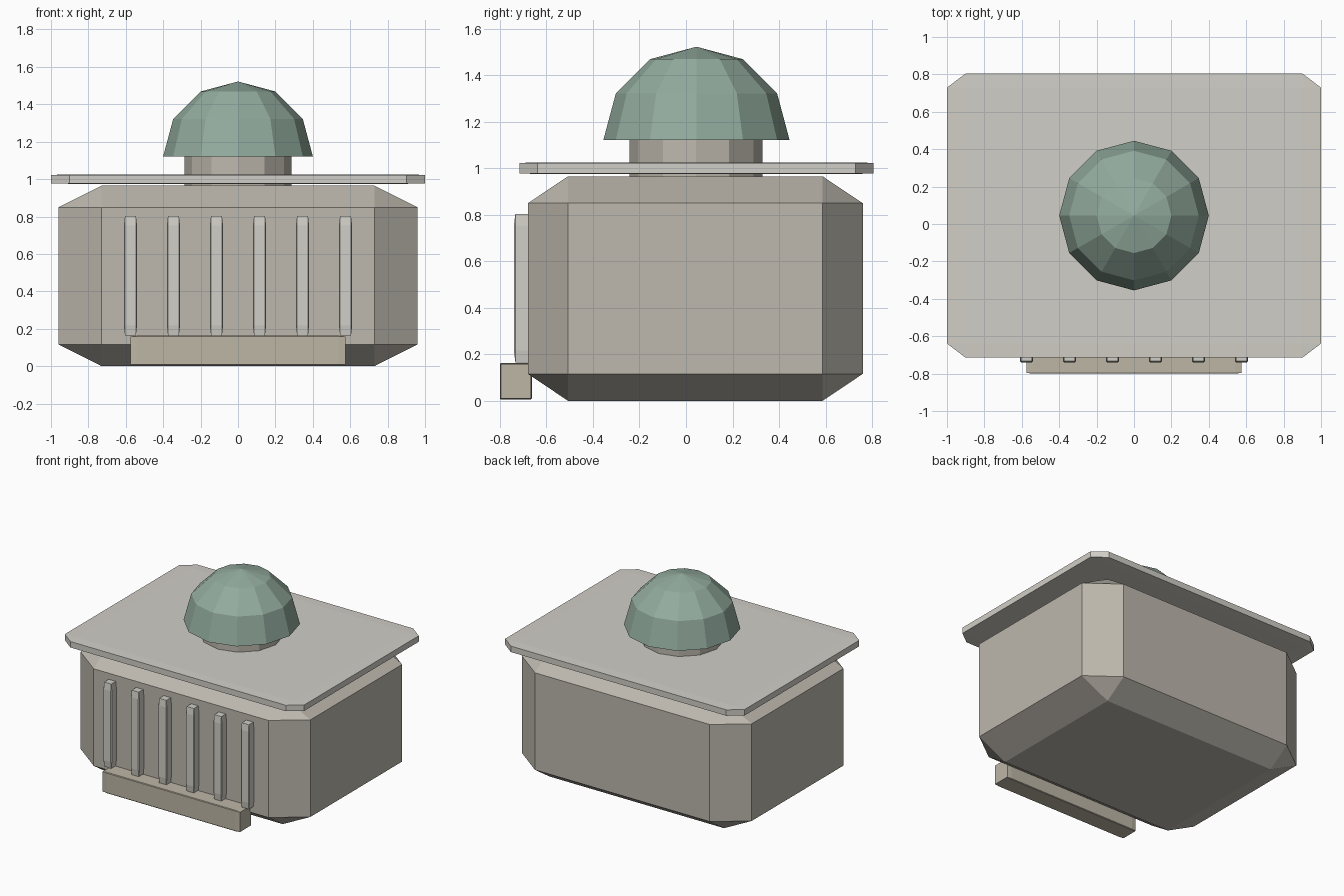
import bpy, bmesh
from mathutils import Matrix, Vector

if "Cube" in bpy.data.objects:
    bpy.data.objects.remove(bpy.data.objects["Cube"])


def material(name, rgb):
    m = bpy.data.materials.new(name)
    m.diffuse_color = (*rgb, 1)
    m.use_nodes = True
    m.node_tree.nodes["Principled BSDF"].inputs["Base Color"].default_value = m.diffuse_color
    return m


BODY = material("warm_grey", (0.51, 0.48, 0.42))
LID = material("pale_grey", (0.64, 0.62, 0.57))
BAR = material("tan", (0.51, 0.47, 0.38))
GREEN = material("sage_green", (0.29, 0.41, 0.34))


def finish(bm, name, mat):
    bmesh.ops.recalc_face_normals(bm, faces=bm.faces)
    mesh = bpy.data.meshes.new(name)
    bm.to_mesh(mesh)
    bm.free()
    mesh.materials.append(mat)
    obj = bpy.data.objects.new(name, mesh)
    bpy.context.collection.objects.link(obj)
    return obj


def box(name, lo, hi, bevel, mat):
    """Unit cube chamfered by a fraction of its size, then stretched to lo..hi."""
    lo, hi = Vector(lo), Vector(hi)
    bm = bmesh.new()
    bmesh.ops.create_cube(bm, size=1)
    bmesh.ops.bevel(bm, geom=bm.edges[:], offset=bevel, offset_type='OFFSET',
                    segments=1, profile=0.5, affect='EDGES')
    bmesh.ops.scale(bm, vec=hi - lo, verts=bm.verts)
    bmesh.ops.translate(bm, vec=(lo + hi) / 2, verts=bm.verts)
    return finish(bm, name, mat)


# Main housing and overhanging lid
box("housing", (-0.96, -0.68, 0), (0.96, 0.76, 0.965), 0.12, BODY)
box("lid", (-1, -0.715, 0.975), (1, 0.805, 1.025), 0.05, LID)

# Front ribs and the bar beneath them
for i in range(6):
    x = -0.575 + 0.23 * i
    box(f"front_rib_{i + 1}", (x - 0.035, -0.74, 0.165), (x + 0.035, -0.66, 0.803), 0.08, LID)
box("front_bar", (-0.575, -0.80, 0.005), (0.575, -0.663, 0.163), 0.03, BAR)

# Neck
bm = bmesh.new()
bmesh.ops.create_cone(bm, cap_ends=True, segments=12, radius1=0.285, radius2=0.285,
                      depth=0.18, matrix=Matrix.Translation((0, 0.043, 1.04)))
finish(bm, "neck", BODY)

# Faceted dome: upper half of a coarse sphere, closed underneath
bm = bmesh.new()
bmesh.ops.create_uvsphere(bm, u_segments=12, v_segments=6, radius=0.4)
bmesh.ops.delete(bm, geom=[v for v in bm.verts if v.co.z < -0.01], context='VERTS')
bmesh.ops.holes_fill(bm, edges=[e for e in bm.edges if e.is_boundary], sides=0)
bmesh.ops.translate(bm, vec=(0, 0.045, 1.122), verts=bm.verts)
finish(bm, "dome", GREEN)
